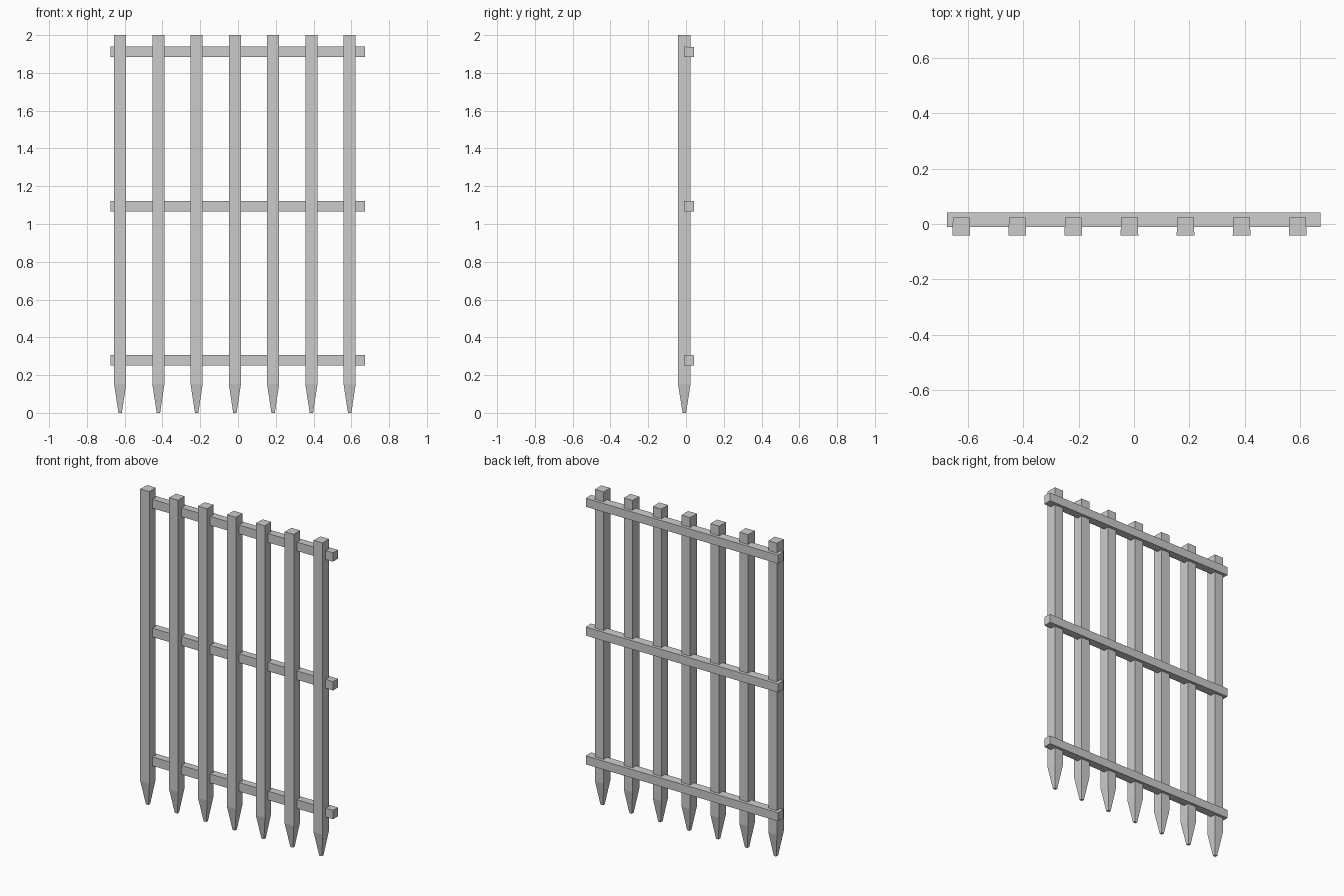
import bpy, bmesh

if "Cube" in bpy.data.objects:
    bpy.data.objects.remove(bpy.data.objects["Cube"])


def loft(name, rings):
    """Closed solid through successive four-sided rings."""
    bm = bmesh.new()
    loops = [[bm.verts.new(p) for p in r] for r in rings]
    for a, b in zip(loops, loops[1:]):
        for i in range(4):
            j = (i + 1) % 4
            bm.faces.new((a[i], a[j], b[j], b[i]))
    bm.faces.new(loops[0][::-1])
    bm.faces.new(loops[-1])
    bmesh.ops.recalc_face_normals(bm, faces=bm.faces)
    me = bpy.data.meshes.new(name)
    bm.to_mesh(me)
    bm.free()
    ob = bpy.data.objects.new(name, me)
    bpy.context.collection.objects.link(ob)
    return ob


def square(x, y, z, w, d):
    # Slightly wider at the front than the back
    f, b = w / 2, w / 2 * 0.94
    return [(x - f, y - d / 2, z), (x + f, y - d / 2, z),
            (x + b, y + d / 2, z), (x - b, y + d / 2, z)]


# Upright bars with pointed lower ends
for i in range(7):
    x = -0.624 + i * 0.2025
    y = -0.009
    loft(f"upright_bar_{i + 1}", [
        square(x, y, 0.0, 0.018, 0.018),
        square(x, y, 0.152, 0.064, 0.066),
        square(x, y, 2.0, 0.064, 0.066),
    ])

# Horizontal rails behind the bars
for name, z in (("bottom_rail", 0.278), ("middle_rail", 1.094), ("top_rail", 1.91)):
    loft(name, [[(x, -0.01, z - 0.027), (x, 0.042, z - 0.027),
                 (x, 0.042, z + 0.027), (x, -0.01, z + 0.029)]
                for x in (-0.675, 0.673)])
